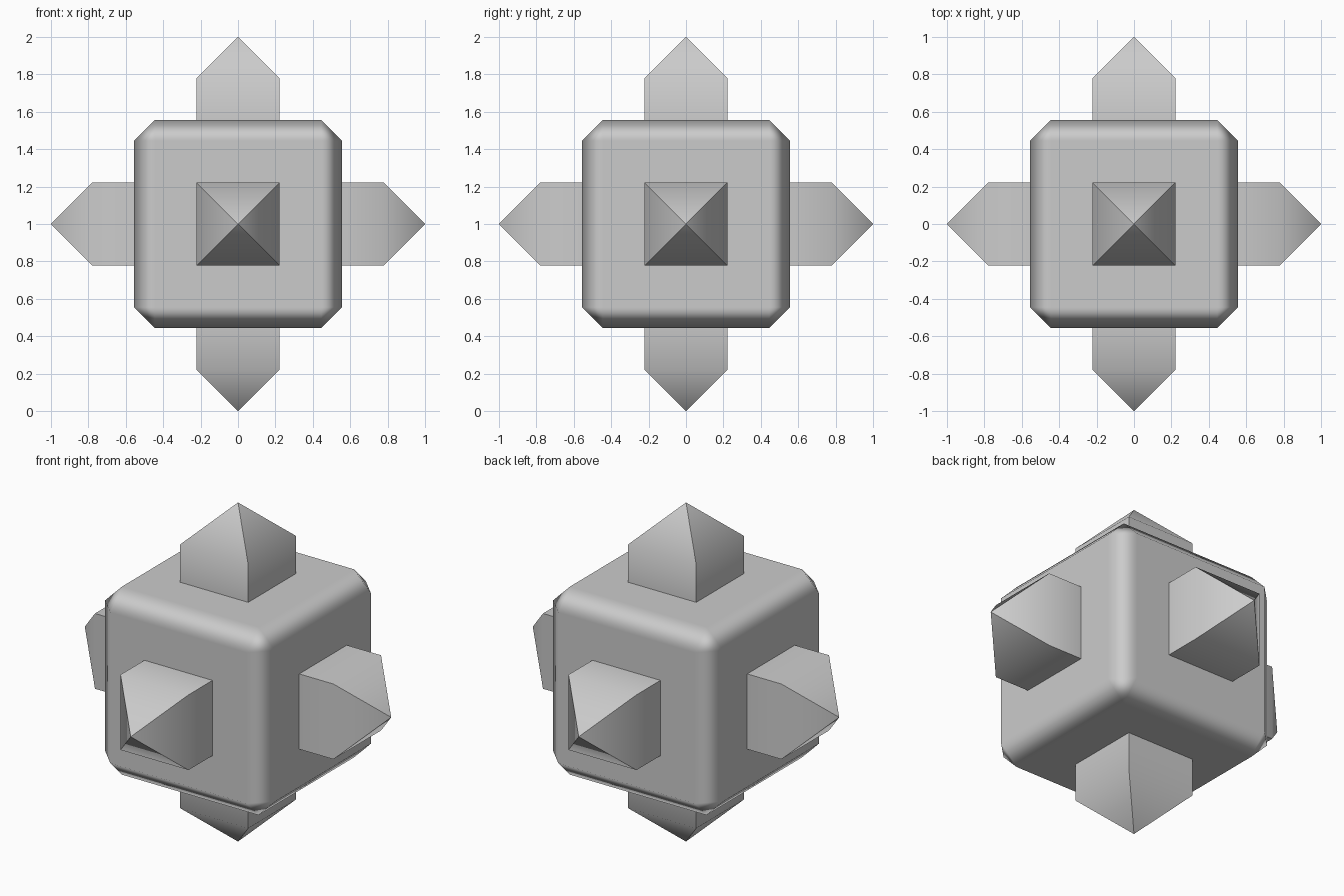
import bpy, bmesh
from math import radians
from mathutils import Matrix, Vector

if "Cube" in bpy.data.objects:
    bpy.data.objects.remove(bpy.data.objects["Cube"])

CENTRE = Vector((0, 0, 1))
HALF = 0.555      # half width of the core cube
BEVEL = 0.11      # chamfer on the core
SPIKE = 0.222     # half width of a spike
SHOULDER = 0.778  # distance from centre where the point starts


def add_object(name, bm):
    bmesh.ops.recalc_face_normals(bm, faces=bm.faces[:])
    mesh = bpy.data.meshes.new(name)
    bm.to_mesh(mesh)
    bm.free()
    obj = bpy.data.objects.new(name, mesh)
    obj.location = CENTRE
    bpy.context.collection.objects.link(obj)
    bpy.ops.object.select_all(action='DESELECT')
    obj.select_set(True)
    bpy.context.view_layer.objects.active = obj
    bpy.ops.object.shade_smooth_by_angle(angle=radians(50))
    return obj


# Core cube with one-step chamfers, large faces kept flat
bm = bmesh.new()
bmesh.ops.create_cube(bm, size=2 * HALF)
bmesh.ops.bevel(bm, geom=bm.edges[:], offset=BEVEL, offset_type='OFFSET',
                segments=1, affect='EDGES')
core = add_object("core_cube", bm)
normals = core.modifiers.new("flat_faces", 'WEIGHTED_NORMAL')
normals.mode = 'FACE_AREA'
normals.weight = 100
normals.keep_sharp = True


# Square spike: a short shaft with a pyramid point, one per core face
def add_spike(name, direction):
    bm = bmesh.new()
    base, top = ([bm.verts.new((x * SPIKE, y * SPIKE, z))
                  for x, y in ((-1, -1), (1, -1), (1, 1), (-1, 1))]
                 for z in (HALF - 0.03, SHOULDER))
    tip = bm.verts.new((0, 0, 1))
    bm.faces.new(base)
    for i in range(4):
        j = (i + 1) % 4
        bm.faces.new((base[i], base[j], top[j], top[i]))
        bm.faces.new((top[i], top[j], tip))
    # Axis-aligned frame so the square stays parallel to the cube edges
    z = Vector(direction)
    x = Vector((z.y, z.z, z.x))
    y = z.cross(x)
    bm.transform(Matrix((x, y, z)).transposed().to_4x4())
    add_object(name, bm)


for name, direction in {
    "right_spike": (1, 0, 0), "left_spike": (-1, 0, 0),
    "back_spike": (0, 1, 0), "front_spike": (0, -1, 0),
    "top_spike": (0, 0, 1), "bottom_spike": (0, 0, -1),
}.items():
    add_spike(name, direction)
